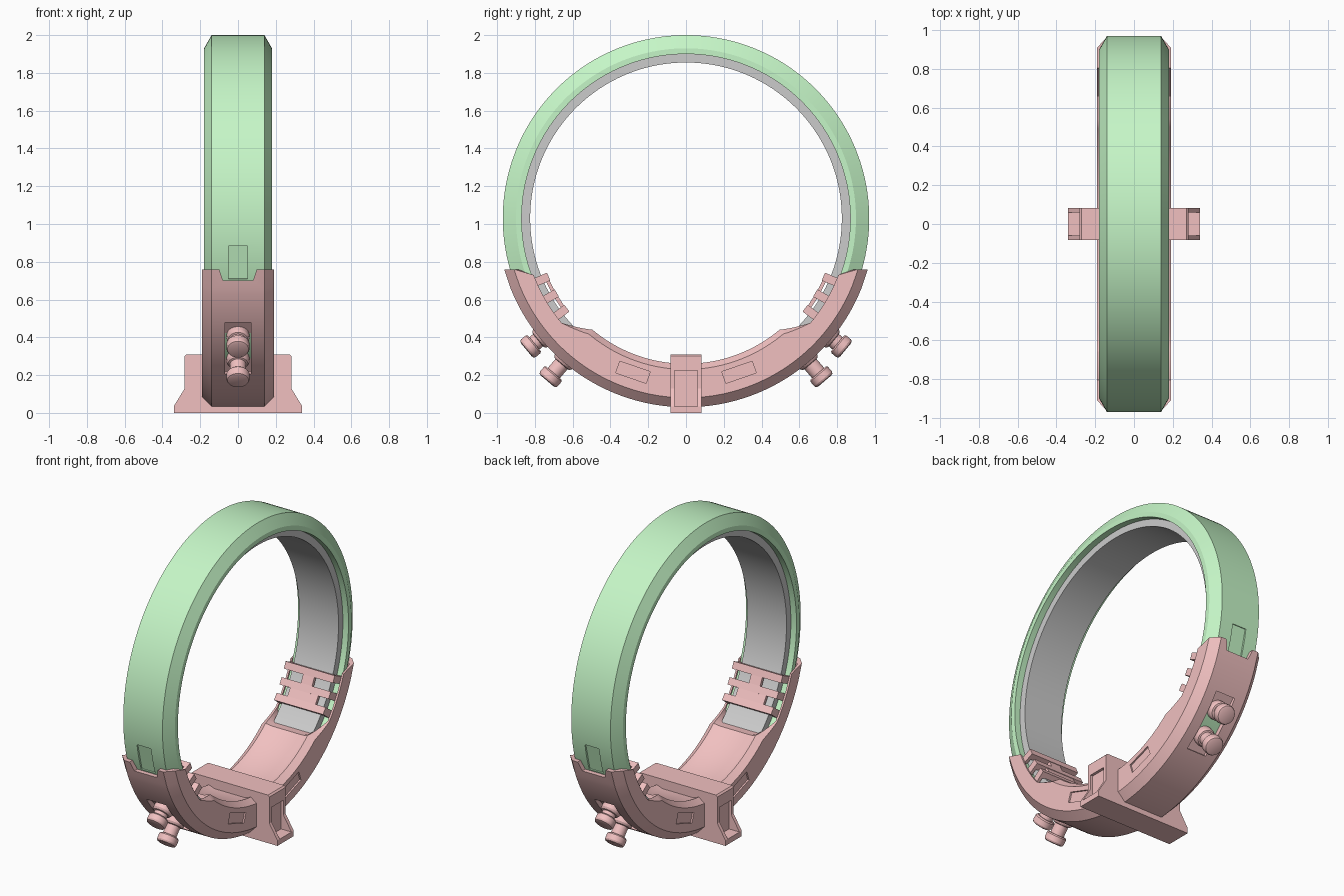
import bpy, bmesh
from math import sin, cos, acos, radians, pi
from mathutils import Matrix

if "Cube" in bpy.data.objects:
    bpy.data.objects.remove(bpy.data.objects["Cube"])

CZ = 1.03  # height of the ring centre


def material(name, col):
    m = bpy.data.materials.new(name)
    m.diffuse_color = (*col, 1)
    m.use_nodes = True
    m.node_tree.nodes["Principled BSDF"].inputs["Base Color"].default_value = m.diffuse_color
    return m


GREEN = material("green", (0.56, 0.92, 0.57))
PINK = material("pink", (0.88, 0.53, 0.53))


def finish(name, bm, mat=None):
    bmesh.ops.recalc_face_normals(bm, faces=bm.faces)
    me = bpy.data.meshes.new(name)
    bm.to_mesh(me)
    bm.free()
    ob = bpy.data.objects.new(name, me)
    bpy.context.collection.objects.link(ob)
    if mat:
        me.materials.append(mat)
    return ob


def sweep(name, loops, mat=None):
    """Skin equal-length loops of points and cap both ends."""
    bm = bmesh.new()
    rows = [[bm.verts.new(p) for p in lp] for lp in loops]
    n = len(rows[0])
    for a, b in zip(rows, rows[1:]):
        for i in range(n):
            j = (i + 1) % n
            bm.faces.new((a[i], a[j], b[j], b[i]))
    bm.faces.new(rows[0])
    bm.faces.new(rows[-1])
    return finish(name, bm, mat)


def polar(x, r, th):
    """th is measured from straight down."""
    return (x, r * sin(th), CZ - r * cos(th))


def radial(deg, r, x=0):
    """Frame on the ring: local z outward, local y along the ring."""
    return (Matrix.Translation((x, 0, CZ)) @ Matrix.Rotation(pi + radians(deg), 4, 'X')
            @ Matrix.Translation((0, 0, r)))


def add_box(bm, mat, size):
    bmesh.ops.create_cube(bm, size=1, matrix=mat @ Matrix.Diagonal((*size, 1)))


def mirrored(half):
    return half + [(-x, v) for x, v in reversed(half)]


def cut(ob, cutter):
    m = ob.modifiers.new("cut", 'BOOLEAN')
    m.operation, m.solver, m.object = 'DIFFERENCE', 'EXACT', cutter
    bpy.context.view_layer.objects.active = ob
    bpy.ops.object.modifier_apply(modifier=m.name)
    bpy.data.objects.remove(cutter)


def cut_boxes(ob, boxes):
    bm = bmesh.new()
    for mat, size in boxes:
        add_box(bm, mat, size)
    cut(ob, finish("cutter", bm))


# upper band and its inner liner, both running down into the cradle
arc = [radians(40 + 2 * i) for i in range(141)]
band_half = [(0.18, 0.87), (0.18, 0.90), (0.14, 0.97)]
band = sweep("outer_band", [[polar(x, r, t) for x, r in mirrored(band_half)] for t in arc], GREEN)
liner_half = [(0.14, 0.825), (0.14, 0.89)]
sweep("inner_liner", [[polar(x, r, t) for x, r in mirrored(liner_half)] for t in arc])
cut_boxes(band, [(radial(s * 76, 0.97), (0.10, 0.18, 0.024)) for s in (-1, 1)])

# cradle: thin channel arms blending into a thick bottom
ARM = [(0.175, 0.93), (0.178, 0.86), (0.19, 0.86)]
BASE = [(0.11, 0.785), (0.15, 0.77), (0.19, 0.80)]


def cradle_section(deg):
    t = min(1, max(0, (50 - abs(deg)) / 10))
    inner = [(a[0] + (b[0] - a[0]) * t, a[1] + (b[1] - a[1]) * t) for a, b in zip(ARM, BASE)]
    return mirrored(inner + [(0.19, 0.95), (0.14, 1.0)])


def cradle_end(s):
    """Level end cut, with the inner corners clipped."""
    return [polar(x, r, s * acos((0.30 if r < 0.9 else 0.27) / r)) for x, r in cradle_section(70)]


loops = [[polar(x, r, radians(d)) for x, r in cradle_section(d)] for d in range(-68, 69, 2)]
cradle = sweep("cradle", [cradle_end(-1)] + loops + [cradle_end(1)], PINK)

# end notches, knob recesses and side panels of the cradle
notch = mirrored([(0.08, 0.70), (0.12, 0.82)])
cut(cradle, sweep("cutter", [[(x, y, z) for x, z in notch] for y in (-1.2, 1.2)]))
cut_boxes(cradle, [(radial(s * 45.5, 0.995), (0.14, 0.38, 0.06)) for s in (-1, 1)]
          + [(radial(s * 19, 0.862, x), (0.02, 0.17, 0.065)) for s in (-1, 1) for x in (-0.19, 0.19)])

# knobs: collar, neck and rounded head turned about a radial axis
for s, side in ((-1, "front"), (1, "back")):
    for deg, tip, level in ((50.5, 1.095, "upper"), (40.5, 1.132, "lower")):
        prof = [(0.06, 0.95), (0.06, 1.0), (0.052, 1.012), (0.042, 1.015), (0.042, tip - 0.055),
                (0.054, tip - 0.055), (0.061, tip - 0.047), (0.061, tip - 0.014),
                (0.056, tip - 0.004), (0.045, tip)]
        m = radial(s * deg, 0)
        rings = [[m @ Matrix.Rotation(2 * pi * k / 32, 4, 'Z') @ Matrix.Translation((r, 0, h))
                  for k in range(32)] for r, h in prof]
        sweep(f"{side}_{level}_knob", [[q.to_translation() for q in ring] for ring in rings], PINK)

# inner clips: three cross bars with feet, joined by a plate
for s, side in ((-1, "front"), (1, "back")):
    bm = bmesh.new()
    for deg in (67, 60, 53):
        add_box(bm, radial(s * deg, 0.81), (0.35, 0.045, 0.04))
        for x in (-0.165, 0.165):
            add_box(bm, radial(s * deg, 0.84, x), (0.02, 0.045, 0.07))
    add_box(bm, radial(s * 56.5, 0.803), (0.20, 0.09, 0.02))
    add_box(bm, radial(s * 63.5, 0.803), (0.08, 0.09, 0.02))
    finish(f"{side}_inner_clip", bm, PINK)

# foot clamp around the bottom of the ring, with side pockets
foot_half = [(0.34, 0), (0.34, 0.035), (0.282, 0.13), (0.282, 0.30), (0.272, 0.31)]
foot = sweep("foot_clamp", [[(x, y, z) for x, z in mirrored(foot_half)] for y in (-0.083, 0.083)], PINK)
cut_boxes(foot, [(Matrix.Translation((x, 0, 0.13)), (0.14, 0.12, 0.19)) for x in (-0.335, 0.335)])

# smooth shading with crisp edges
bpy.ops.object.select_all(action='DESELECT')
for ob in bpy.context.scene.objects:
    ob.select_set(True)
    bpy.context.view_layer.objects.active = ob
bpy.ops.object.shade_smooth_by_angle(angle=radians(25))
